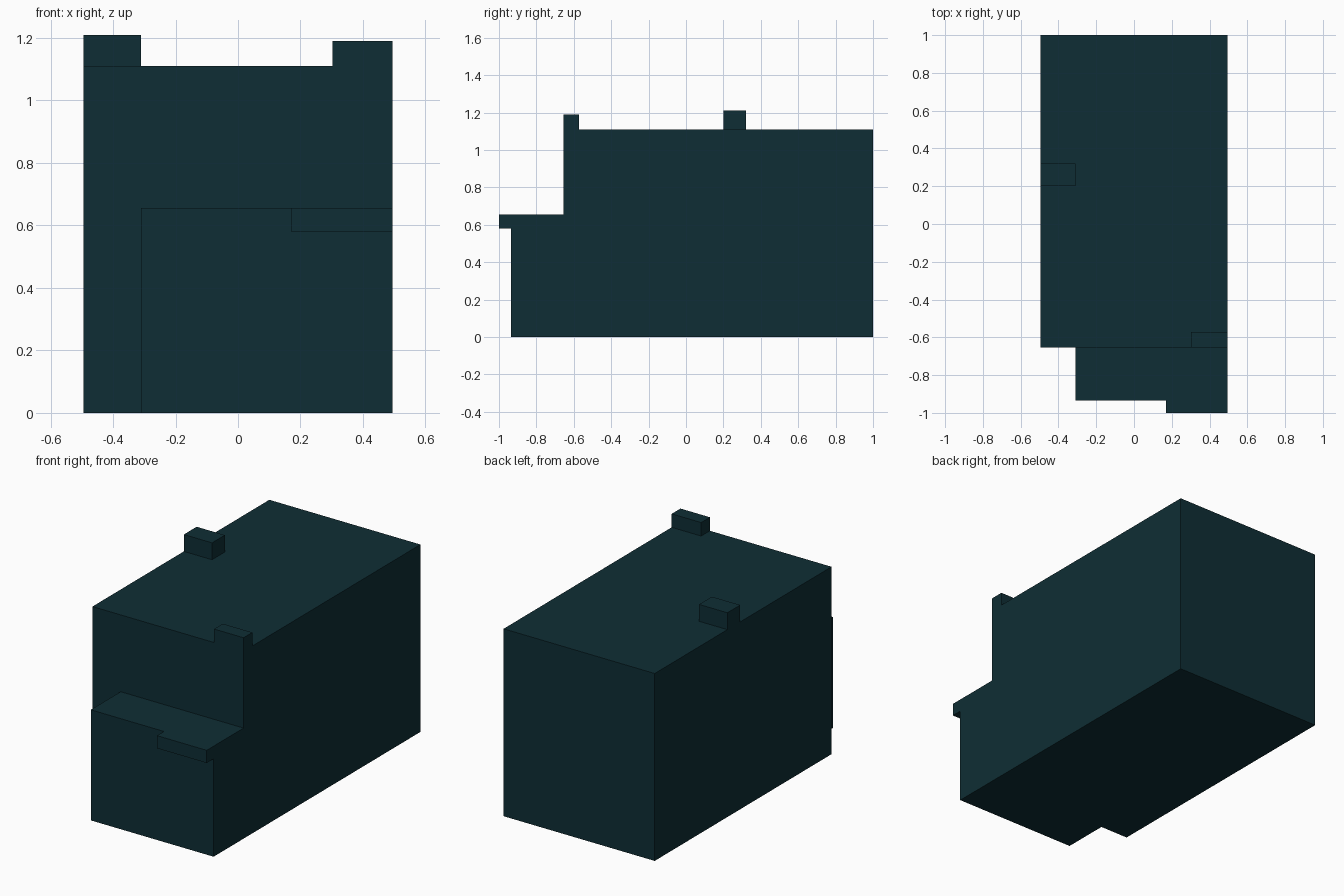
import bpy
import bmesh
from mathutils import Vector

if "Cube" in bpy.data.objects:
    bpy.data.objects.remove(bpy.data.objects["Cube"])

# One dark teal colour for the whole building
teal = bpy.data.materials.new("dark_teal")
teal.diffuse_color = (0.0045, 0.027, 0.035, 1.0)
teal.use_nodes = True
teal.node_tree.nodes["Principled BSDF"].inputs["Base Color"].default_value = teal.diffuse_color


def box(name, x, y, z):
    """Axis-aligned box from (min, max) ranges."""
    lo, hi = Vector((x[0], y[0], z[0])), Vector((x[1], y[1], z[1]))
    bm = bmesh.new()
    bmesh.ops.create_cube(bm, size=1)
    for v in bm.verts:
        v.co = (lo + hi) / 2 + v.co * (hi - lo)
    mesh = bpy.data.meshes.new(name)
    bm.to_mesh(mesh)
    bm.free()
    mesh.materials.append(teal)
    obj = bpy.data.objects.new(name, mesh)
    bpy.context.collection.objects.link(obj)
    return obj


LEFT, RIGHT = -0.495, 0.495

# Main block
building = box("building", (LEFT, RIGHT), (-0.655, 1.0), (0, 1.11))

# Added volumes, each sunk into its neighbour and fused to one closed shell
parts = [
    box("front_extension", (-0.31, RIGHT), (-0.935, -0.5), (0, 0.655)),
    box("front_canopy", (0.17, RIGHT), (-1.0, -0.8), (0.58, 0.655)),
    box("front_chimney", (0.302, RIGHT), (-0.655, -0.573), (1.0, 1.19)),
    box("side_chimney", (LEFT, -0.31), (0.2, 0.32), (1.0, 1.21)),
]
bpy.context.view_layer.objects.active = building
for part in parts:
    mod = building.modifiers.new("join_" + part.name, 'BOOLEAN')
    mod.operation = 'UNION'
    mod.solver = 'EXACT'
    mod.object = part
    bpy.ops.object.modifier_apply(modifier=mod.name)
    bpy.data.objects.remove(part)
